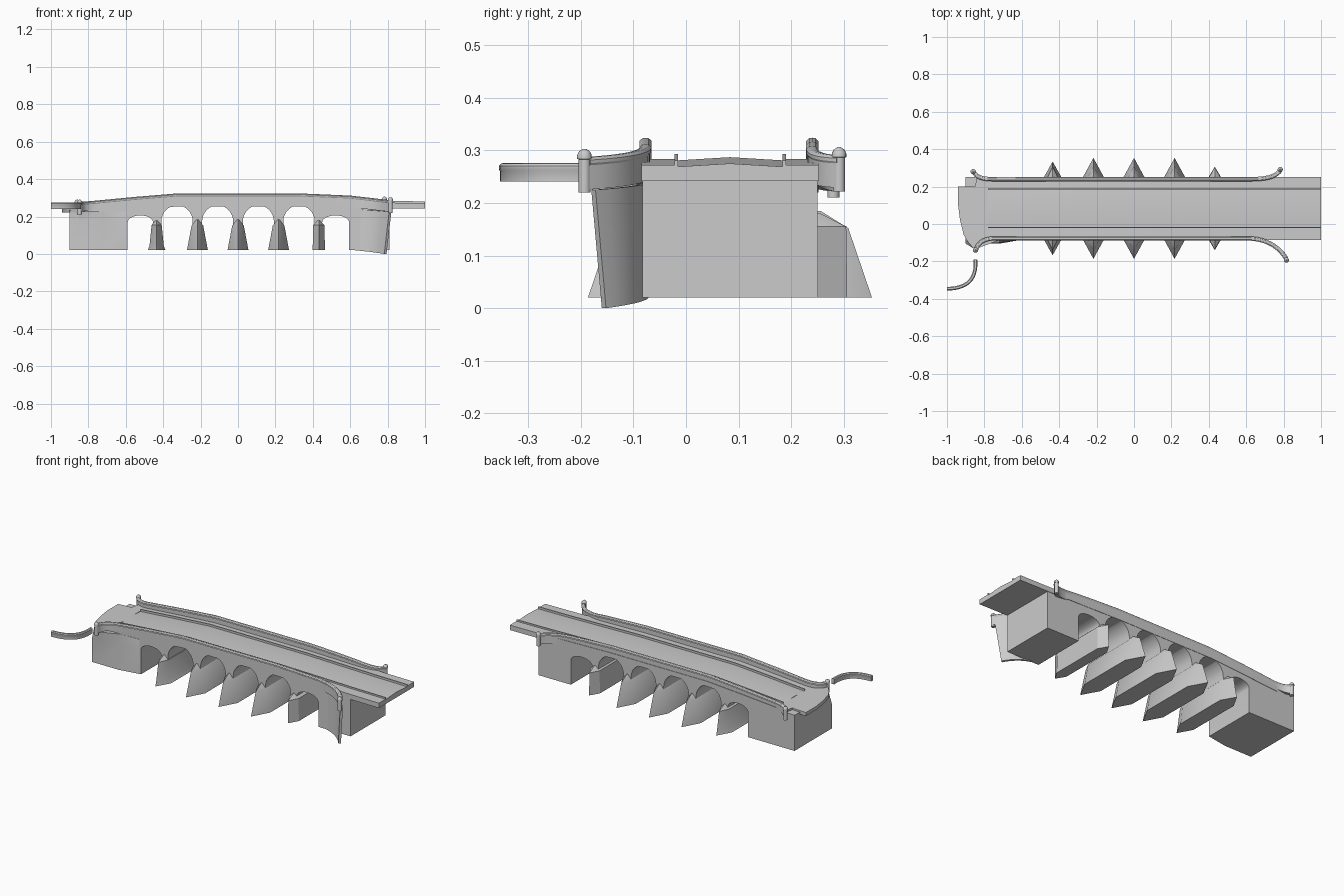
import bpy, bmesh
from math import sin, cos, pi
from mathutils import Vector

if "Cube" in bpy.data.objects:
    bpy.data.objects.remove(bpy.data.objects["Cube"])

Y0, Y1, YC = -0.083, 0.25, 0.0835   # body faces and centreline


def loft(name, rings):
    """Closed solid through matching rings of points."""
    bm = bmesh.new()
    vs = [[bm.verts.new(p) for p in r] for r in rings]
    n = len(rings[0])
    for a, b in zip(vs, vs[1:]):
        for i in range(n):
            j = (i + 1) % n
            bm.faces.new((a[i], a[j], b[j], b[i]))
    bm.faces.new(vs[0])
    bm.faces.new(vs[-1])
    bmesh.ops.recalc_face_normals(bm, faces=bm.faces)
    me = bpy.data.meshes.new(name)
    bm.to_mesh(me)
    bm.free()
    ob = bpy.data.objects.new(name, me)
    bpy.context.collection.objects.link(ob)
    bpy.ops.object.select_all(action='DESELECT')
    ob.select_set(True)
    bpy.context.view_layer.objects.active = ob
    bpy.ops.object.shade_smooth_by_angle(angle=0.5)
    return ob


def interp(table, x):
    if x <= table[0][0]:
        return table[0][1]
    for (a, u), (b, v) in zip(table, table[1:]):
        if x <= b:
            return u + (v - u) * (x - a) / (b - a)
    return table[-1][1]


def bez(p0, p1, p2, n=8):
    a, b, c = Vector(p0), Vector(p1), Vector(p2)
    return [a * (1 - t) ** 2 + b * 2 * t * (1 - t) + c * t * t
            for t in (i / n for i in range(n + 1))]


def wall(name, path, bot, top, half=0.010):
    """Parapet with rounded coping swept along a plan path."""
    sect = [(-.9, 0, 0), (.9, 0, 0), (.9, 1, -.016), (1.15, 1, -.012), (1.15, 1, -.006),
            (.6, 1, -.001), (0, 1, 0), (-.6, 1, -.001), (-1.15, 1, -.006),
            (-1.15, 1, -.012), (-.9, 1, -.016)]
    path = [Vector(p) for p in path]
    rings = []
    for i, p in enumerate(path):
        d = (path[min(i + 1, len(path) - 1)] - path[max(i - 1, 0)]).normalized()
        n = Vector((-d.y, d.x)) * half
        zb, zt = bot(p.x), top(p.x)
        rings.append([(p.x + n.x * u, p.y + n.y * u, (zt if s else zb) + dz)
                      for u, s, dz in sect])
    loft(name, rings)


def post(name, x, y, z0, z1, r=0.0115):
    prof = [(r, z0), (r, z1 - .02), (r * 1.2, z1 - .019), (r * 1.2, z1 - .012),
            (r * .9, z1 - .005), (r * .3, z1)]
    loft(name, [[(x + q * cos(k * pi / 8), y + q * sin(k * pi / 8), z) for k in range(16)]
                for q, z in prof])


DECK = [(-.94, .243), (-.78, .25), (-.55, .268), (-.32, .284), (.32, .284), (.8, .274), (1, .272)]
TOP = [(-.86, .277), (-.78, .283), (-.55, .305), (-.32, .324), (.32, .324), (.6, .312), (.82, .287)]
BOT = [(-.86, .222), (-.78, .238), (-.32, .275), (.32, .275), (.6, .25), (.82, .225)]
ptop = lambda x: interp(TOP, x)
pbot = lambda x: interp(BOT, x)

# Bridge body: abutments and spandrels with six arches in one profile
prof = [(-.9, .02), (-.59, .02)]
for cx, rx, base, rz in [(-.522, .068, .168, .038), (-.326, .084, .172, .088), (-.109, .083, .172, .088),
                         (.109, .083, .172, .088), (.326, .084, .172, .088), (.522, .072, .168, .038)]:
    if cx > -.5:
        prof.append((cx - rx, .15))
    prof += [(cx - rx * cos(pi * k / 16), base + rz * sin(pi * k / 16)) for k in range(17)]
    if cx < .5:
        prof.append((cx + rx, .15))
prof += [(.594, .02), (.81, .02), (.81, .25)]
prof += [(x, interp(DECK, x) - .012) for x in (.8, .32, -.32, -.55, -.78)] + [(-.9, .235)]
loft("bridge_body", [[(x, y, z) for x, z in prof] for y in (Y0, Y1)])

# Roadway with pavements, kerbs and cambered carriageway
sec = [(-.085, -.03), (.252, -.03), (.252, 0), (.19, 0), (.19, .009), (.183, .009), (.183, -.003),
       (YC, .003), (-.015, -.003), (-.015, .009), (-.022, .009), (-.022, 0), (-.085, 0)]
loft("roadway", [[(x, y, interp(DECK, x) + dz) for y, dz in sec]
                 for x in (-.78, -.55, -.32, .32, .8, 1.0)])

# Fanned road end on the left
fan = [(-.78, -.085), (-.82, -.095), (-.85, -.14), (-.885, -.10), (-.91, -.06), (-.93, .02),
       (-.94, .10), (-.94, .20), (-.85, .20), (-.84, .25), (-.78, .25)]
loft("road_end", [[(x, y, .222) for x, y in fan],
                  [(x, y, interp(DECK, x)) for x, y in fan]])

# Piers with pointed cutwaters: x, (half width, tip reach, z) rings
main = [(.056, .270, .02), (.031, .225, .152), (.003, .172, .185)]
piers = [(-.435, [(.047, .25, .02), (.038, .243, .045), (.027, .222, .155), (.003, .172, .18)]),
         (-.217, main), (0, main), (.217, main),
         (.432, [(.033, .223, .02), (.030, .221, .155), (.003, .172, .18)])]
for i, (x, rings) in enumerate(piers):
    loft(f"pier_{i + 1}", [[(x - w, YC - .167, z), (x, YC - t, z), (x + w, YC - .167, z),
                            (x + w, YC + .167, z), (x, YC + t, z), (x - w, YC + .167, z)]
                           for w, t, z in rings])

# Parapets, straight over the bridge and flaring at both ends
yf, yb = -.077, .240
mid = [(-.55,), (-.32,), (0,), (.32,), (.5,)]
wall("front_parapet", bez((-.845, -.14), (-.83, yf), (-.74, yf)) + [(m[0], yf) for m in mid]
     + bez((.60, yf), (.75, yf), (.815, -.188), 10), pbot, ptop)
wall("back_parapet", bez((-.86, .282), (-.84, yb), (-.76, yb)) + [(m[0], yb) for m in mid]
     + bez((.63, yb), (.76, yb), (.785, .292)), pbot, ptop)

# End posts
post("front_left_post", -.847, -.14, .212, .29)
post("back_left_post", -.86, .28, .21, .29)
post("front_right_post", .815, -.193, .22, .303)
post("back_right_post", .782, .291, .222, .306)

# Detached curved wall at the left approach
wall("approach_wall", bez((-.848, -.19), (-.835, -.345), (-1.0, -.346), 14),
     lambda x: .241, lambda x: .276, .0085)

# Battered curved wing wall under the front right flare
top = bez((.60, -.078), (.74, -.078), (.808, -.18))
low = bez((.60, -.078), (.72, -.078), (.782, -.16))
wing = []
for i, (t, b) in enumerate(zip(top, low)):
    zb = .022 * (1 - i / 8)
    wing.append([(b.x, b.y, zb), (t.x, t.y, .24 - .015 * i / 8),
                 (t.x + .012, t.y + .008, .24 - .015 * i / 8), (b.x + .012, b.y + .008, zb)])
loft("wing_wall", wing)

# Flared skirt on the front left abutment
loft("left_skirt", [[(-.9, -.07, z), (-.9, a, z), (-.85, b, z), (-.72, c, z), (-.6, -.084, z), (-.6, -.07, z)]
                    for z, a, b, c in [(.02, -.105, -.105, -.105), (.17, -.105, -.105, -.1),
                                       (.228, -.084, -.135, -.086)]])
